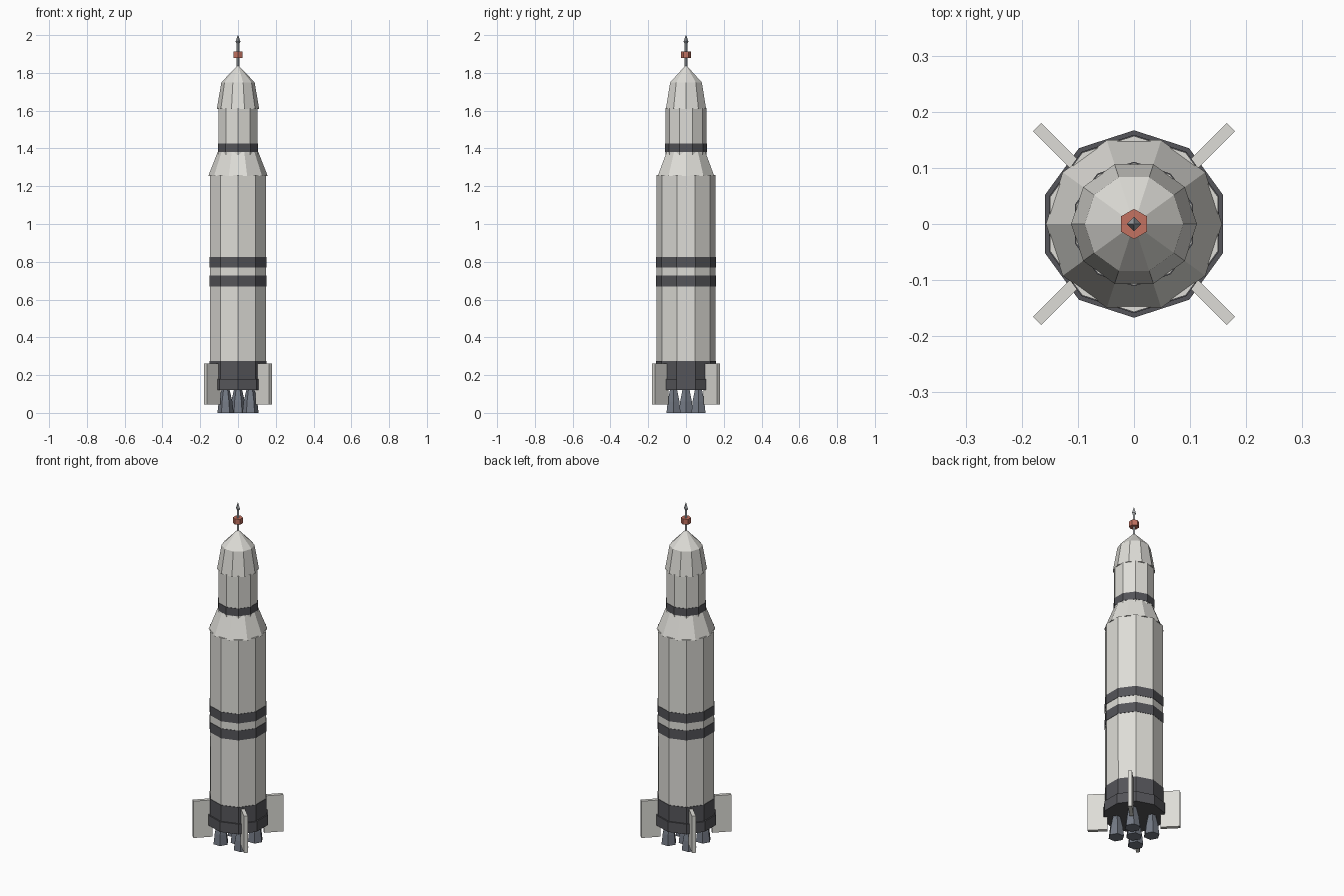
import bpy, bmesh, math
from mathutils import Matrix

cube = bpy.data.objects.get("Cube")
if cube:
    bpy.data.objects.remove(cube, do_unlink=True)


def material(name, rgb):
    m = bpy.data.materials.new(name)
    m.use_nodes = True
    m.diffuse_color = (*rgb, 1)
    m.node_tree.nodes["Principled BSDF"].inputs["Base Color"].default_value = (*rgb, 1)
    return m


white = material("off white", (0.73, 0.72, 0.68))
dark = material("charcoal", (0.09, 0.09, 0.1))
steel = material("blue grey steel", (0.17, 0.19, 0.23))
silver = material("silver", (0.36, 0.38, 0.4))
red = material("brick red", (0.55, 0.17, 0.12))


def finish(name, bm, mat):
    bmesh.ops.recalc_face_normals(bm, faces=bm.faces)
    me = bpy.data.meshes.new(name)
    bm.to_mesh(me)
    bm.free()
    me.materials.append(mat)
    ob = bpy.data.objects.new(name, me)
    bpy.context.collection.objects.link(ob)
    return ob


def lathe(name, profile, mat, sides=10, turn=90, at=(0, 0)):
    """Stack of n-sided rings (radius, height), capped at both ends."""
    bm = bmesh.new()
    rings = []
    for r, z in profile:
        ring = []
        for i in range(sides):
            a = math.radians(turn) + math.tau * i / sides
            ring.append(bm.verts.new((at[0] + r * math.cos(a), at[1] + r * math.sin(a), z)))
        rings.append(ring)
    for lo, hi in zip(rings, rings[1:]):
        for i in range(sides):
            j = (i + 1) % sides
            bm.faces.new((lo[i], lo[j], hi[j], hi[i]))
    bm.faces.new(rings[0][::-1])
    bm.faces.new(rings[-1])
    return finish(name, bm, mat)


# Main stages
lathe("main_body", [(0.156, 0.2), (0.157, 0.68), (0.157, 1.26)], white)
lathe("interstage_cone", [(0.157, 1.255), (0.108, 1.38)], white, turn=0)
lathe("upper_body", [(0.109, 1.36), (0.109, 1.615)], white)
lathe("capsule_skirt", [(0.112, 1.61), (0.088, 1.75)], white, turn=0)
lathe("nose_cone", [(0.088, 1.75), (0.004, 1.838)], white, turn=0)

# Dark bands
for name, r, z0, z1 in (("lower_band", 0.159, 0.67, 0.727),
                        ("middle_band", 0.159, 0.77, 0.825),
                        ("upper_band", 0.111, 1.38, 1.425)):
    lathe(name, [(r, z0), (r, z1)], dark)

# Engine section
lathe("engine_collar", [(0.159, 0.15), (0.159, 0.275)], dark)
lathe("engine_skirt", [(0.167, 0.12), (0.167, 0.18)], dark)

# Engine bells: one central, four on the diagonals
spots = [(0, 0)] + [(0.066 * sx, 0.066 * sy) for sx in (-1, 1) for sy in (-1, 1)]
for i, spot in enumerate(spots):
    lathe(f"engine_bell_{i + 1}", [(0.043, 0), (0.036, 0.06), (0.02, 0.13)],
          steel, sides=6, turn=0, at=spot)

# Four diagonal fins
inner, outer, bottom, top = 0.14, 0.244, 0.045, 0.262
for i in range(4):
    bm = bmesh.new()
    bmesh.ops.create_cube(bm, size=1)
    bm.transform(Matrix.Rotation(math.radians(45 + 90 * i), 4, "Z")
                 @ Matrix.Translation(((inner + outer) / 2, 0, (bottom + top) / 2))
                 @ Matrix.Diagonal((outer - inner, 0.021, top - bottom, 1)))
    finish(f"fin_{i + 1}", bm, white)

# Escape tower
lathe("tower_mast", [(0.007, 1.82), (0.007, 1.955), (0.013, 1.965), (0.001, 2.0)],
      silver, sides=4, turn=0)
lathe("tower_ring", [(0.027, 1.88), (0.027, 1.912)], red, sides=6)
